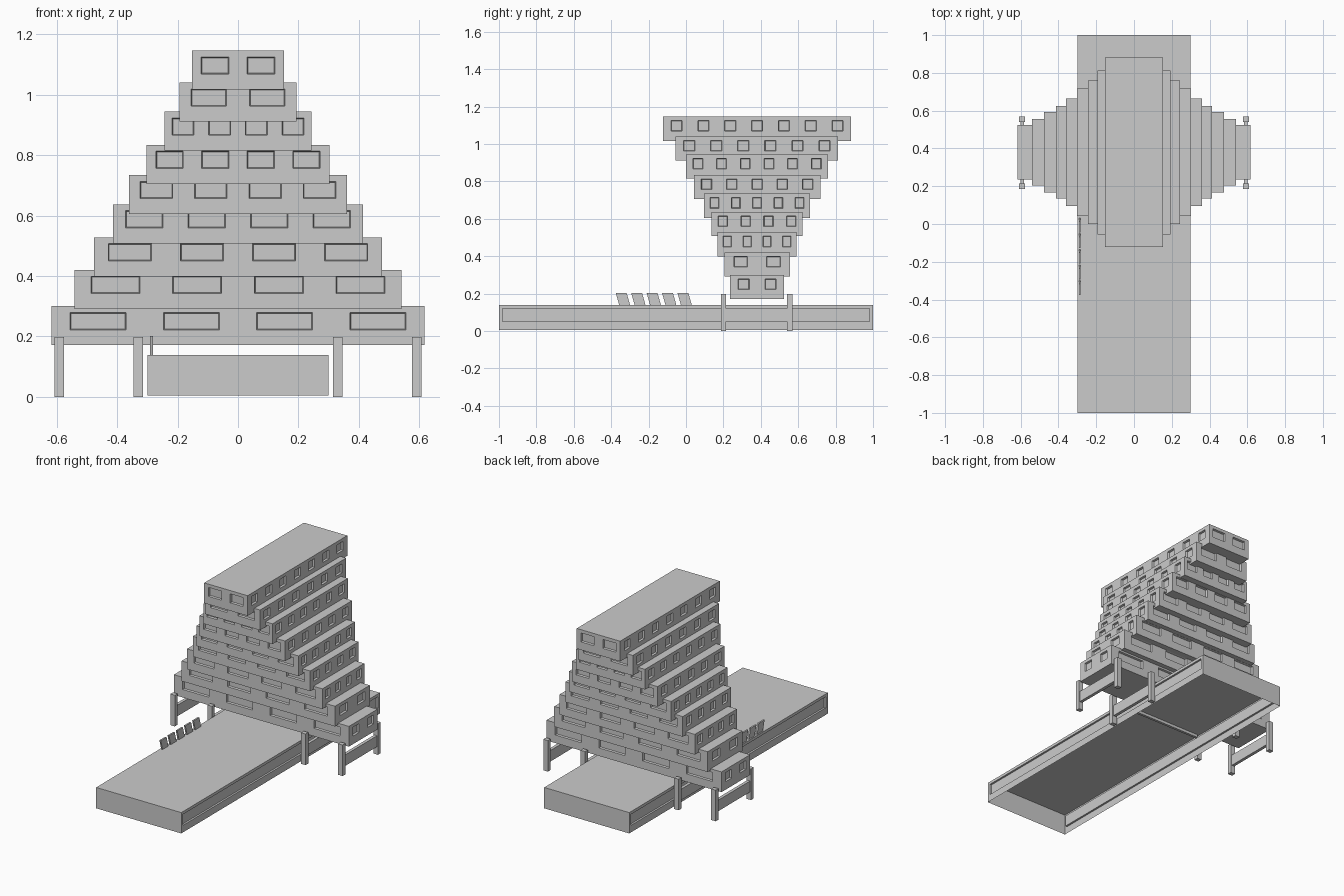
import bpy, bmesh
from mathutils import Vector

if "Cube" in bpy.data.objects:
    bpy.data.objects.remove(bpy.data.objects["Cube"])

# half width, y min, y max, top z, windows on front/back, windows on sides
TIERS = [
    (0.617, 0.236, 0.524, 0.300, 4, 2),
    (0.541, 0.205, 0.555, 0.420, 4, 2),
    (0.477, 0.168, 0.592, 0.528, 4, 4),
    (0.414, 0.136, 0.624, 0.637, 4, 4),
    (0.360, 0.096, 0.664, 0.734, 4, 5),
    (0.302, 0.042, 0.718, 0.834, 4, 5),
    (0.243, 0.000, 0.760, 0.944, 4, 6),
    (0.194, -0.055, 0.813, 1.040, 2, 6),
    (0.153, -0.122, 0.882, 1.146, 2, 7),
]
TIER_H = 0.129


def finish(bm, name):
    bmesh.ops.remove_doubles(bm, verts=bm.verts, dist=1e-5)
    me = bpy.data.meshes.new(name)
    bm.to_mesh(me)
    bm.free()
    ob = bpy.data.objects.new(name, me)
    bpy.context.collection.objects.link(ob)
    return ob


def quad(bm, pts):
    return bm.faces.new([bm.verts.new(p) for p in pts])


def wall(bm, start, end, z0, z1, spans, wz0, wz1, depth, taper):
    """Wall from start to end (outside on its right) with recessed openings."""
    s, e = Vector((*start, 0)), Vector((*end, 0))
    length = (e - s).length
    d = (e - s) / length
    inward = Vector((-d.y, d.x, 0)) * depth
    up = Vector((0, 0, 1))

    def p(u, z):
        return s + d * u + up * z

    us = [0] + [u for sp in spans for u in sp] + [length]
    zs = [z0, wz0, wz1, z1]
    for i in range(len(us) - 1):
        for j in range(3):
            a, b, c, f = us[i], us[i + 1], zs[j], zs[j + 1]
            outer = [p(a, c), p(b, c), p(b, f), p(a, f)]
            if i % 2 and j == 1:
                t = taper
                inner = [q + inward for q in (p(a + t, c + t), p(b - t, c + t),
                                              p(b - t, f - t), p(a + t, f - t))]
                for k in range(4):
                    n = (k + 1) % 4
                    quad(bm, [outer[k], outer[n], inner[n], inner[k]])
                quad(bm, inner)
            else:
                quad(bm, outer)


def window_spans(length, count, ratio):
    cell = length / count
    return [(cell * (i + 0.5 - ratio / 2), cell * (i + 0.5 + ratio / 2)) for i in range(count)]


def box(name, x0, x1, y0, y1, z0, z1, lean=0):
    bm = bmesh.new()
    bmesh.ops.create_cube(bm, size=1)
    for v in bm.verts:
        low = v.co.z < 0
        v.co = (x0 if v.co.x < 0 else x1,
                (y0 if v.co.y < 0 else y1) + (lean if low else 0),
                z0 if low else z1)
    return finish(bm, name)


# Stepped storeys with recessed windows on all four sides
for n, (hw, y0, y1, top, nf, ns) in enumerate(TIERS):
    bm = bmesh.new()
    bot = top - TIER_H
    corners = [(-hw, y0), (hw, y0), (hw, y1), (-hw, y1)]
    for k in range(4):
        side = k % 2
        length = (y1 - y0) if side else 2 * hw
        spans = window_spans(length, ns if side else nf, 0.42 if side else 0.6)
        wall(bm, corners[k], corners[(k + 1) % 4], bot, top, spans,
             top - 0.078, top - 0.021, 0.012, 0.003)
    quad(bm, [(x, y, top) for x, y in corners])
    quad(bm, [(x, y, bot) for x, y in reversed(corners)])
    finish(bm, f"storey_{n + 1}")

# Long podium: hollow underneath, with a recessed panel along each long side
bm = bmesh.new()
z0, z1 = 0.005, 0.138
corners = [(-0.3, -1), (0.3, -1), (0.3, 1), (-0.3, 1)]
for k in range(4):
    a, b = corners[k], corners[(k + 1) % 4]
    if k % 2:
        wall(bm, a, b, z0, z1, [(0.02, 1.98)], 0.05, 0.12, 0.012, 0)
    else:
        quad(bm, [(*a, z0), (*b, z0), (*b, z1), (*a, z1)])
quad(bm, [(x, y, z1) for x, y in corners])
finish(bm, "podium")
box("podium_cross_beam", -0.288, 0.288, 0.232, 0.248, 0.118, 0.136)

# Support frames: pairs of posts joined by a narrower beam
for side, sx in (("left", -1), ("right", 1)):
    for place, cx in (("inner", 0.330), ("outer", 0.592)):
        x = sx * cx
        for end, y in (("front", 0.200), ("back", 0.555)):
            box(f"{side}_{place}_{end}_post", x - 0.016, x + 0.016, y - 0.014, y + 0.014, 0, 0.198)
        box(f"{side}_{place}_beam", x - 0.01, x + 0.01, 0.214, 0.541, 0.05, 0.12)

# Row of leaning panels along the podium edge
for i in range(5):
    y = -0.375 + i * 0.0825
    box(f"edge_panel_{i + 1}", -0.292, -0.282, y, y + 0.058, 0.138, 0.202, lean=0.018)
